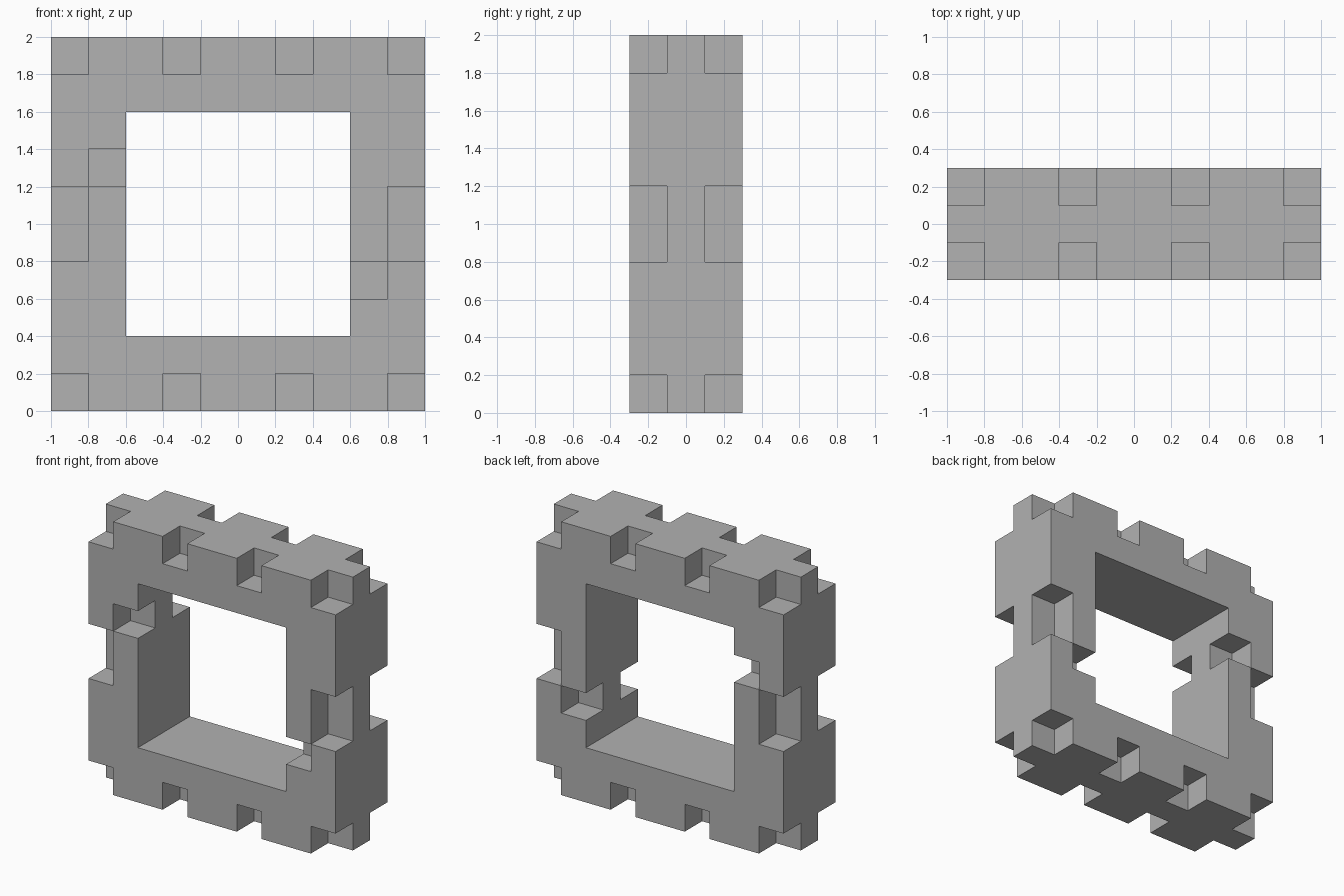
import bpy
import bmesh
from mathutils import Vector

cube = bpy.data.objects.get("Cube")
if cube:
    bpy.data.objects.remove(cube, do_unlink=True)

UNIT = 0.2          # size of one grid cell
WIDTH, DEPTH = 10, 3
RIM = 2             # thickness of the frame bars in cells

grey = bpy.data.materials.new("grey")
grey.use_nodes = True
grey.diffuse_color = (0.445, 0.445, 0.445, 1)
grey.node_tree.nodes["Principled BSDF"].inputs["Base Color"].default_value = grey.diffuse_color


def notched(x, z):
    """Cells cut out of the front and back layers only."""
    if z in (0, WIDTH - 1):                 # top and bottom edges
        return x % 3 == 0
    if x in (0, WIDTH - 1):                 # outer sides
        return z in (4, 5)
    return (x, z) in ((1, 6), (8, 3))       # inner sides


def filled(x, y, z):
    if not (0 <= x < WIDTH and 0 <= y < DEPTH and 0 <= z < WIDTH):
        return False
    if all(RIM <= c < WIDTH - RIM for c in (x, z)):
        return False
    return y == 1 or not notched(x, z)


# Outer skin of all filled cells
bm = bmesh.new()
corners = {}


def corner(p):
    key = tuple(round(c) for c in p)
    if key not in corners:
        offset = Vector((WIDTH / 2, DEPTH / 2, 0))
        corners[key] = bm.verts.new((Vector(key) - offset) * UNIT)
    return corners[key]


for x in range(WIDTH):
    for y in range(DEPTH):
        for z in range(WIDTH):
            if not filled(x, y, z):
                continue
            centre = Vector((x, y, z)) + Vector((0.5, 0.5, 0.5))
            for axis in range(3):
                for sign in (-1, 1):
                    n = Vector((0, 0, 0))
                    n[axis] = sign
                    if filled(x + int(n.x), y + int(n.y), z + int(n.z)):
                        continue
                    u = Vector((0, 0, 0))
                    u[(axis + 1) % 3] = 1
                    v = n.cross(u)
                    bm.faces.new([corner(centre + (n + a * u + b * v) / 2)
                                  for a, b in ((-1, -1), (1, -1), (1, 1), (-1, 1))])

# Merge coplanar cells into clean flat faces
bmesh.ops.dissolve_limit(bm, angle_limit=0.01, verts=bm.verts[:], edges=bm.edges[:])

mesh = bpy.data.meshes.new("notched_frame")
bm.to_mesh(mesh)
bm.free()
mesh.materials.append(grey)
bpy.context.collection.objects.link(bpy.data.objects.new("notched_frame", mesh))
